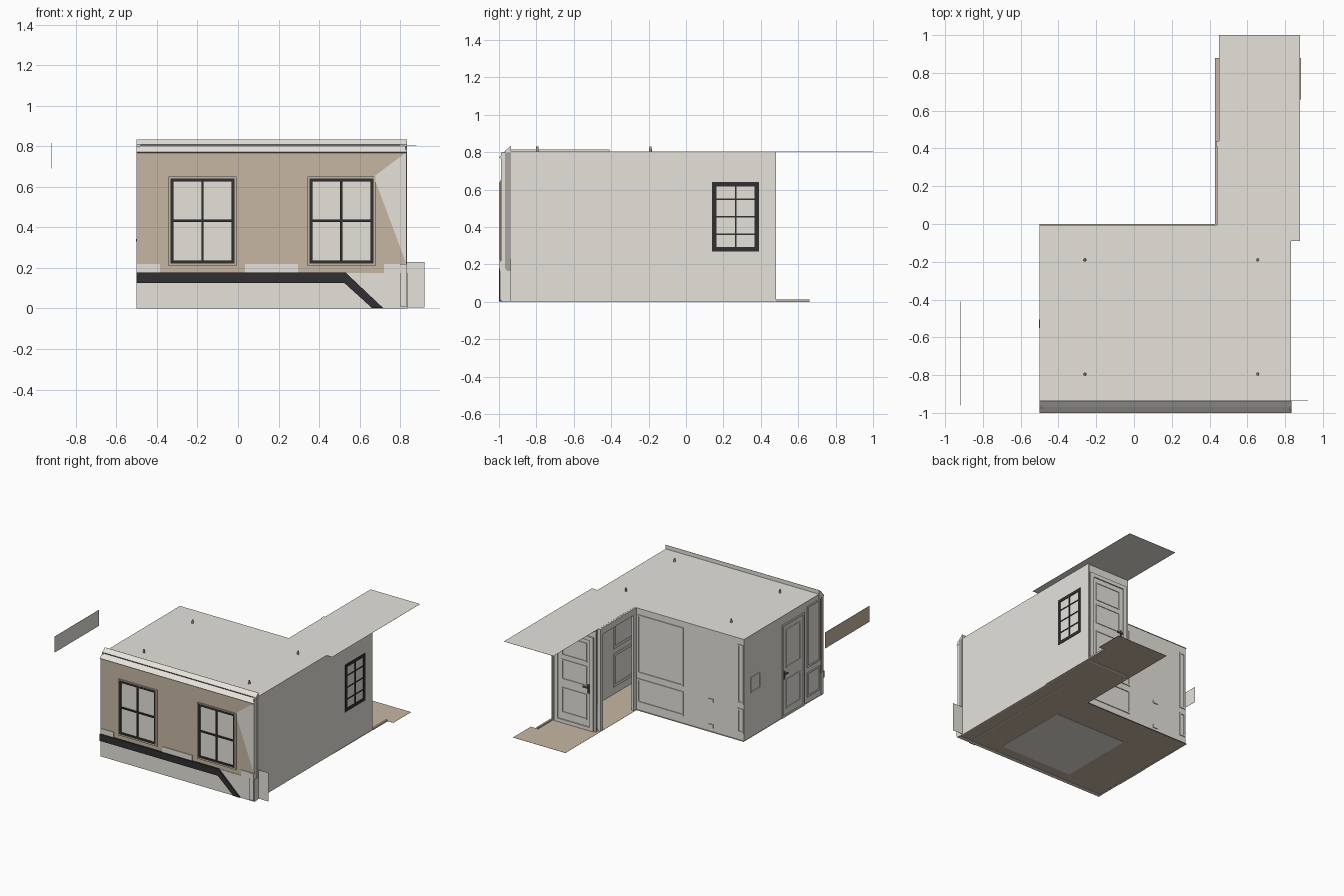
import bpy, bmesh, math

if "Cube" in bpy.data.objects:
    bpy.data.objects.remove(bpy.data.objects["Cube"])

def mat(name, c):
    m = bpy.data.materials.new(name)
    m.diffuse_color = (*c, 1)
    m.use_nodes = True
    m.node_tree.nodes["Principled BSDF"].inputs["Base Color"].default_value = m.diffuse_color
    return m

CREAM = mat("cream_plaster", (.79, .765, .71))
TAN = mat("tan_render", (.57, .47, .37))
GREY = mat("grey_stone", (.40, .38, .35))
BLACK = mat("black_paint", (.03, .03, .032))
METAL = mat("dark_metal", (.10, .10, .10))

def finish(name, bm, m):
    bmesh.ops.recalc_face_normals(bm, faces=bm.faces)
    me = bpy.data.meshes.new(name)
    bm.to_mesh(me)
    bm.free()
    me.materials.append(m)
    ob = bpy.data.objects.new(name, me)
    bpy.context.collection.objects.link(ob)
    return ob

def add_box(bm, x0, x1, y0, y1, z0, z1):
    vs = bmesh.ops.create_cube(bm, size=1)["verts"]
    for v in vs:
        v.co = ((x0 + x1) / 2 + v.co.x * (x1 - x0), (y0 + y1) / 2 + v.co.y * (y1 - y0),
                (z0 + z1) / 2 + v.co.z * (z1 - z0))

def boxes(name, m, *dims):
    bm = bmesh.new()
    for d in dims:
        add_box(bm, *d)
    return finish(name, bm, m)

def prism(name, m, pts, axis, a, b):
    """Extrude an outline along x (points are y,z) or along y (points are x,z)."""
    place = (lambda p, t: (t, p[0], p[1])) if axis == "x" else (lambda p, t: (p[0], t, p[1]))
    bm = bmesh.new()
    f = bm.faces.new([bm.verts.new(place(p, a)) for p in pts])
    g = bmesh.ops.extrude_face_region(bm, geom=[f])["geom"]
    for v in g:
        if isinstance(v, bmesh.types.BMVert):
            v.co["xy".index(axis)] = b
    return finish(name, bm, m)

def frame(name, m, axis, d0, d1, a0, a1, z0, z1, t, cols=1, rows=1, bar=.006):
    """Rectangular frame with glazing bars, lying across the given axis."""
    rects = [(a0, a0 + t, z0, z1), (a1 - t, a1, z0, z1),
             (a0 + t, a1 - t, z0, z0 + t), (a0 + t, a1 - t, z1 - t, z1)]
    for i in range(1, cols):
        c = a0 + (a1 - a0) * i / cols
        rects.append((c - bar, c + bar, z0 + t, z1 - t))
    for i in range(1, rows):
        c = z0 + (z1 - z0) * i / rows
        rects.append((a0 + t, a1 - t, c - bar, c + bar))
    dims = [(d0, d1, *r) if axis == "x" else (r[0], r[1], d0, d1, r[2], r[3]) for r in rects]
    return boxes(name, m, *dims)

# floors
boxes("main_floor", TAN, (-.5, .83, -.98, 0, .002, .003))
boxes("corridor_floor", TAN, (.43, .835, 0, .88, .002, .003), (.835, .885, .66, .88, .002, .003))
boxes("threshold", TAN, (.82, .835, .48, .66, 0, .013))
boxes("floor_inset", CREAM, (-.13, .50, -.88, -.27, 0, .005))

# ceilings
boxes("main_ceiling", CREAM, (-.5, .83, -.95, -.005, .802, .803))
boxes("corridor_ceiling", CREAM, (.45, .88, -.005, 1, .802, .803), (.83, .88, -.09, -.005, .802, .803))

# outer walls
boxes("left_wall", CREAM, (-.495, -.485, -.975, -.012, 0, .802))
boxes("right_wall", CREAM, (.82, .83, -.935, .48, 0, .802))
boxes("back_wall", CREAM, (-.495, .45, -.02, -.012, 0, .802))
boxes("corridor_end_wall", CREAM, (.45, .82, .46, .47, 0, .802))
boxes("opening_posts", CREAM, (.435, .46, .41, .44, 0, .80), (.44, .46, -.015, .02, 0, .80),
      (.44, .46, .02, .41, .75, .80))
boxes("inner_partition", CREAM, (.715, .725, -.95, .10, 0, .80))
frame("inner_panel_upper", CREAM, "x", .709, .715, -.45, -.12, .36, .72, .02)
frame("inner_panel_lower", CREAM, "x", .709, .715, -.45, -.12, .06, .32, .02)

# street front: plinth, render and plaster patches
boxes("plinth", CREAM, (-.5, .835, -.99, -.96, 0, .175))
boxes("front_render", TAN, (-.5, .83, -.987, -.965, .175, .775))
boxes("sill_blocks", CREAM, (-.5, -.385, -.992, -.985, .175, .22),
      (.035, .295, -.992, -.985, .175, .22), (.72, .83, -.992, -.985, .175, .22))
prism("plaster_patch", CREAM, [(.67, .65), (.83, .22), (.83, .77)], "y", -.989, -.985)

# two sash windows
for side, cx in (("left", -.175), ("right", .51)):
    boxes(side + "_window_pane", CREAM, (cx - .155, cx + .155, -.989, -.985, .23, .64))
    frame(side + "_window_surround", TAN, "y", -.995, -.985, cx - .168, cx + .168, .21, .65, .012)
    frame(side + "_window_sash", BLACK, "y", -.997, -.985, cx - .158, cx + .158, .222, .642, .015, 2, 2)

# sloping cornice run along the front
prism("cornice", CREAM, [(-.935, .77), (-.985, .765), (-1, .772), (-.968, .802), (-.968, .808),
                         (-.937, .834), (-.935, .834)], "x", -.5, .833)
boxes("cornice_line", METAL, (-.48, .80, -.970, -.965, .803, .808))

# black string course sloping to the ground, end pier and side sheet
prism("black_band", BLACK, [(-.5, .125), (-.5, .178), (.53, .178), (.715, .003), (.66, .003), (.525, .125)],
      "y", -1, -.98)
boxes("end_pier", CREAM, (.80, .833, -.998, -.965, .01, .22))
boxes("end_return", CREAM, (.826, .832, -.99, -.935, .0, .80))
boxes("corner_strip", GREY, (.83, .834, -.968, -.935, .165, .80), (.83, .834, -.998, -.965, .015, .165))
boxes("side_sheet", CREAM, (.83, .92, -.937, -.935, .005, .23))

# side window
frame("side_window", BLACK, "x", .825, .834, .14, .39, .27, .64, .024, 2, 4, .004)

# left wall door and panels
frame("left_door_frame", CREAM, "x", -.501, -.494, -.76, -.48, 0, .73, .015)
frame("left_door_panel_top", CREAM, "x", -.5, -.494, -.71, -.53, .38, .68, .01)
frame("left_door_panel_low", CREAM, "x", -.5, -.494, -.71, -.53, .06, .29, .01)
frame("left_panel_upper", CREAM, "x", -.501, -.494, -.95, -.79, .28, .76, .012)
frame("left_panel_lower", CREAM, "x", -.501, -.494, -.95, -.79, .05, .24, .012)
frame("left_notice_frame", CREAM, "x", -.5, -.494, -.21, -.09, .35, .47, .006)

# back wall panels and sockets
for part, z0, z1 in (("upper", .29, .75), ("lower", .06, .25)):
    frame("back_panel_" + part, CREAM, "y", -.013, -.006, .03, .43, z0, z1, .012)
    frame("back_corner_panel_" + part, CREAM, "y", -.013, -.006, -.49, -.44, z0, z1, .012)
boxes("sockets", CREAM, (-.23, -.19, -.013, -.005, .235, .26), (-.23, -.19, -.013, -.005, .03, .06))

# corridor door
frame("corridor_door_frame", CREAM, "y", .469, .479, .47, .81, 0, .74, .03)
for i, (z0, z1) in enumerate(((.08, .28), (.34, .50), (.53, .68))):
    frame("corridor_door_panel_%d" % i, CREAM, "y", .469, .475, .53, .75, z0, z1, .01)

# door handles
boxes("corridor_handle", METAL, (.51, .525, .469, .475, .29, .36), (.51, .56, .475, .482, .33, .342))
boxes("left_handle", METAL, (-.499, -.494, -.52, -.505, .30, .36), (-.503, -.499, -.55, -.505, .33, .342))

# ceiling light fittings
for i, (x, y) in enumerate(((-.26, -.19), (.655, -.19), (-.26, -.795), (.655, -.795))):
    bm = bmesh.new()
    bmesh.ops.create_cone(bm, cap_ends=True, segments=12, radius1=.008, radius2=.006, depth=.03)
    bmesh.ops.translate(bm, verts=bm.verts, vec=(x, y, .815))
    finish("light_fitting_%d" % i, bm, GREY)

# detached panel to the left: cream one side, tan the other
boxes("loose_panel", CREAM, (-.919, -.9185, -.96, -.41, .69, .815))
boxes("loose_panel_back", TAN, (-.92, -.919, -.96, -.41, .69, .815))
